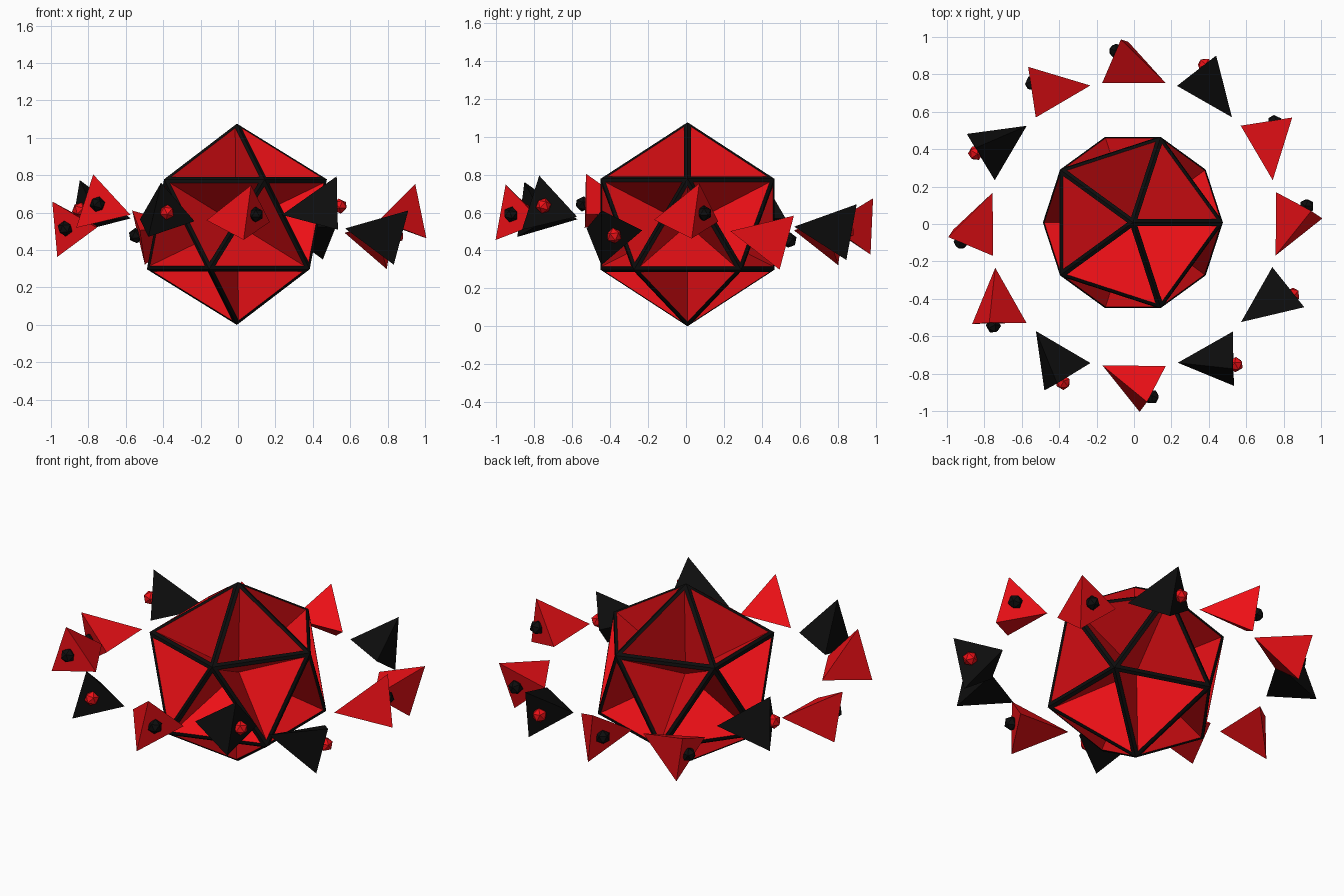
import bpy, bmesh, math
from mathutils import Vector, Matrix

if "Cube" in bpy.data.objects:
    bpy.data.objects.remove(bpy.data.objects["Cube"])


def material(name, rgb):
    m = bpy.data.materials.new(name)
    m.diffuse_color = (*rgb, 1)
    m.use_nodes = True
    m.node_tree.nodes["Principled BSDF"].inputs["Base Color"].default_value = m.diffuse_color
    return m


RED = material("red", (0.85, 0.005, 0.008))
BLACK = material("black", (0.004, 0.004, 0.004))


def make_object(name, bm, mats, matrix):
    bmesh.ops.recalc_face_normals(bm, faces=bm.faces)
    me = bpy.data.meshes.new(name)
    bm.to_mesh(me)
    bm.free()
    for m in mats:
        me.materials.append(m)
    ob = bpy.data.objects.new(name, me)
    ob.matrix_world = matrix
    bpy.context.collection.objects.link(ob)
    return ob


def hull(points):
    bm = bmesh.new()
    for p in points:
        bm.verts.new(p)
    bmesh.ops.convex_hull(bm, input=bm.verts[:])
    return bm


# Core: icosahedron with a black edge frame and red pits running to the middle
R = 0.538
ring, h = R * 2 / math.sqrt(5), R / math.sqrt(5)
pts = [(0, 0, R), (0, 0, -R)]
for i in range(5):
    a = math.radians(72 * i)
    pts.append((ring * math.cos(a), ring * math.sin(a), h))
    pts.append((-ring * math.cos(a), -ring * math.sin(a), -h))
bm = hull(pts)
bmesh.ops.recalc_face_normals(bm, faces=bm.faces)
windows = bm.faces[:]
bmesh.ops.inset_individual(bm, faces=windows, thickness=0.038)
for f in windows:
    f.material_index = 1
pits = bmesh.ops.poke(bm, faces=windows)
for v in pits["verts"]:
    v.co *= 0.04
me_core = make_object("core_icosahedron", bm, [BLACK, RED],
                      Matrix.Translation((-0.006, 0.008, R)))

# Ring of twelve floating tetrahedra, each carrying a gem of the other colour
# (height of each shard, counter-clockwise from +x; leaning grows with height)
heights = [0.585, 0.47, 0.51, 0.53, 0.49, 0.60, 0.52, 0.63, 0.59, 0.58, 0.62, 0.49]
black_shards = {2, 5, 8, 10, 11}
shard = [(-0.115, 0.17, -0.01), (-0.115, -0.168, 0.0),
         (0.11, 0.07, 0.15), (0.11, 0.03, -0.147)]
for k, z in enumerate(heights):
    lean = max(-0.28, min(0.28, -4.5 * (z - 0.54)))
    place = (Matrix.Rotation(math.radians(30 * k), 4, 'Z')
             @ Matrix.Translation((0.87, 0, z))
             @ Matrix.Rotation(lean, 4, 'Y'))
    body, gem = (BLACK, RED) if k in black_shards else (RED, BLACK)
    make_object(f"shard_{k + 1}", hull(shard), [body], place)
    bm = bmesh.new()
    bmesh.ops.create_icosphere(bm, subdivisions=1, radius=0.042)
    make_object(f"shard_gem_{k + 1}", bm, [gem],
                place @ Matrix.Translation((0.055, 0.095, 0.0)))
